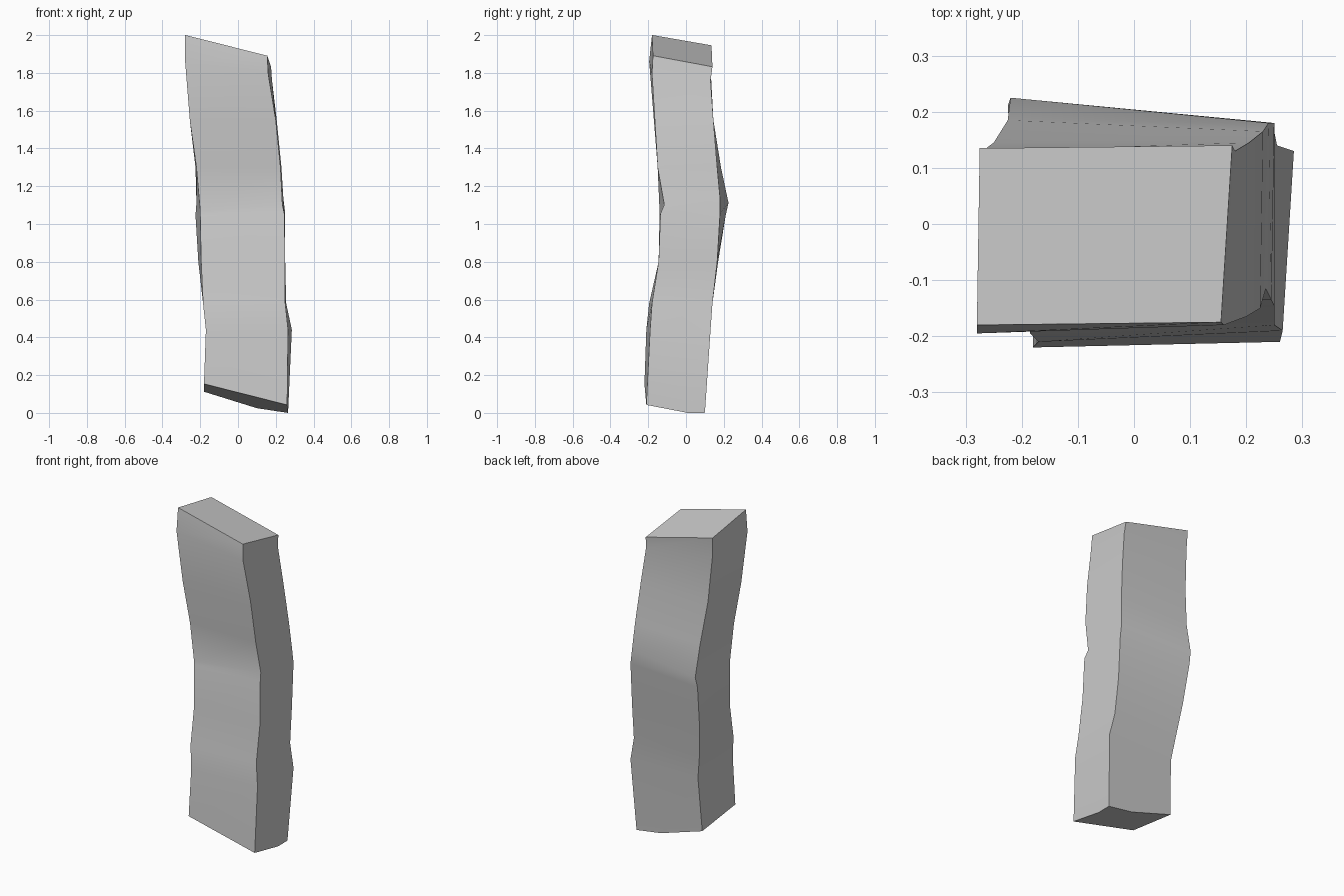
import bpy
import bmesh
import math
from mathutils import Vector

default_cube = bpy.data.objects.get("Cube")
if default_cube:
    bpy.data.objects.remove(default_cube, do_unlink=True)


def make_material(name, colour):
    material = bpy.data.materials.new(name)
    material.use_nodes = True
    material.diffuse_color = colour
    shader = next(node for node in material.node_tree.nodes if node.type == "BSDF_PRINCIPLED")
    shader.inputs["Base Color"].default_value = colour
    return material


def make_ring(mesh, height, slope, corners):
    """Four corners on a plane that may lean along x and y."""
    lean_x, lean_y = slope
    return [mesh.verts.new((x, y, height + lean_x * x + lean_y * y)) for x, y in corners]


def bend_edge(mesh, start, end, target):
    """Split the edge between two corners and move the new point."""
    edge = mesh.edges.get((start, end))
    _, point = bmesh.utils.edge_split(edge, start, 0.5)
    point.co = Vector(target)


# Cross-sections from bottom to top: height, slope,
# then front right, front left, back left and back right corners
LEVEL = (0, 0)
SECTIONS = [
    (.08, (-.25, -.13), [(-.18, -.22), (.26, -.21), (.265, .1), (-.18, .1)]),
    (.44, LEVEL, [(-.17, -.21), (.265, -.19), (.285, .13), (-.165, .12)]),
    (.58, LEVEL, [(-.185, -.195), (.25, -.18), (.255, .14), (-.185, .135)]),
    (.8, LEVEL, [(-.195, -.145), (.25, -.145), (.25, .165), (-.21, .17)]),
    (1.05, (.02, 0), [(-.2, -.14), (.245, -.135), (.25, .18), (-.225, .21)]),
    (1.1, (.07, .12), [(-.2, -.14), (.235, -.115), (.24, .18), (-.22, .225)]),
    (1.3, LEVEL, [(-.22, -.15), (.225, -.15), (.23, .165), (-.225, .185)]),
    (1.55, LEVEL, [(-.255, -.17), (.2, -.165), (.205, .145), (-.25, .145)]),
    (1.8, (-.15, -.1), [(-.28, -.195), (.16, -.18), (.18, .13), (-.27, .13)]),
    (1.9, (-.25, -.17), [(-.28, -.18), (.155, -.175), (.175, .14), (-.275, .135)]),
]

# Crooked column, lofted through the sections
mesh = bmesh.new()
rings = [make_ring(mesh, *section) for section in SECTIONS]
for lower, upper in zip(rings, rings[1:]):
    for side in range(4):
        following = (side + 1) % 4
        mesh.faces.new((lower[side], lower[following], upper[following], upper[side]))
mesh.faces.new(rings[-1])
mesh.faces.new(reversed(rings[0]))

# Worn underside
front_right, front_left, back_left, back_right = rings[0]
bend_edge(mesh, front_left, back_left, (.265, .01, 0))
bend_edge(mesh, back_left, back_right, (.1, .1, .025))

bmesh.ops.recalc_face_normals(mesh, faces=mesh.faces)
data = bpy.data.meshes.new("crooked_column")
mesh.to_mesh(data)
mesh.free()
column = bpy.data.objects.new("crooked_column", data)
bpy.context.collection.objects.link(column)
data.materials.append(make_material("stone grey", (.6, .6, .6, 1)))

# Soft bends along the faces, crisp long edges
bpy.ops.object.select_all(action="DESELECT")
column.select_set(True)
bpy.context.view_layer.objects.active = column
bpy.ops.object.shade_smooth_by_angle(angle=math.radians(35))
